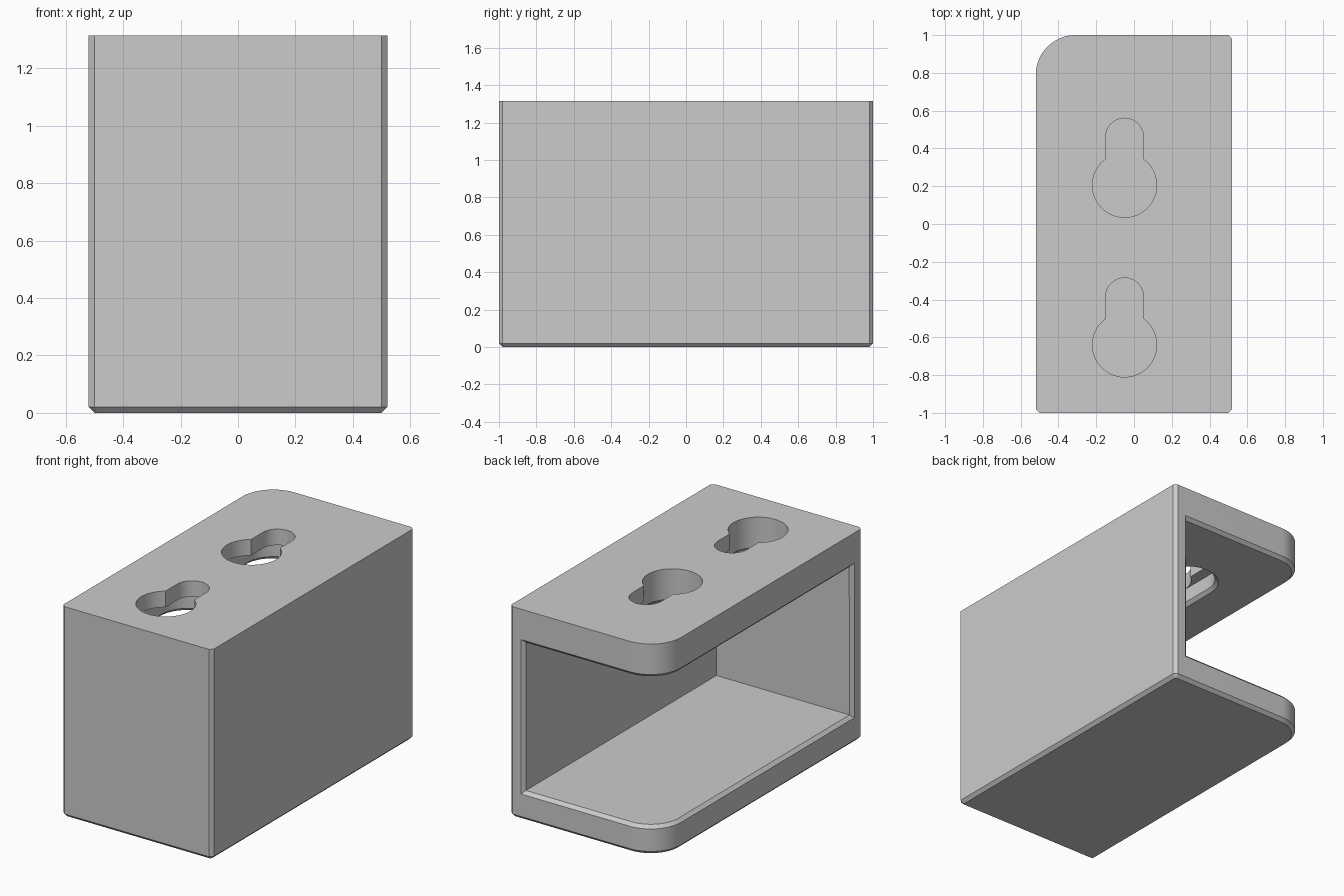
import bpy, bmesh
from math import sin, cos, pi, asin, radians

cube = bpy.data.objects.get("Cube")
if cube:
    bpy.data.objects.remove(cube)

# Overall sizes
W, L, H = 0.52, 1.0, 1.315          # half width, half length, height
BEVEL, CORNER = 0.02, 0.21
FLOOR, CEILING = 0.18, 1.105        # inner cavity heights
WALL_X, WALL_Y = 0.42, -0.90        # inner faces of the two walls
HOLE_X, HEAD_R, SLOT_R, SLOT_LEN = -0.05, 0.17, 0.10, 0.255
LEDGE = 1.215                       # underside of the narrow keyhole lip

grey = bpy.data.materials.new("plain grey")
grey.use_nodes = True
colour = (0.6, 0.6, 0.6, 1)
grey.diffuse_color = colour
grey.node_tree.nodes["Principled BSDF"].inputs["Base Color"].default_value = colour


def arc(cx, cy, r, start, end, steps=24):
    return [(cx + r * cos(start + (end - start) * i / steps),
             cy + r * sin(start + (end - start) * i / steps)) for i in range(steps + 1)]


def prism(name, outline, z0, z1):
    """Extrude a counter-clockwise outline from z0 to z1."""
    bm = bmesh.new()
    base = bm.faces.new([bm.verts.new((x, y, z0)) for x, y in outline])
    top = bmesh.ops.extrude_face_region(bm, geom=[base])["geom"]
    for v in top:
        if isinstance(v, bmesh.types.BMVert):
            v.co.z = z1
    bmesh.ops.recalc_face_normals(bm, faces=bm.faces)
    mesh = bpy.data.meshes.new(name)
    bm.to_mesh(mesh)
    bm.free()
    mesh.materials.append(grey)
    ob = bpy.data.objects.new(name, mesh)
    bpy.context.collection.objects.link(ob)
    return ob


# Outer block: three small chamfered corners and one large rounded corner
b = BEVEL
outline = [(-W, -L + b), (-W + b, -L), (W - b, -L), (W, -L + b), (W, L - b), (W - b, L)]
outline += arc(-W + CORNER, L - CORNER, CORNER, pi / 2, pi)
bracket = prism("bracket_body", outline, 0, H)

# Cavity open to the back and to one side
cutters = [prism("cavity_cutter", [(-2, WALL_Y), (WALL_X, WALL_Y), (WALL_X, 2), (-2, 2)],
                 FLOOR, CEILING)]

# Two keyholes: narrow lip above, wide slot below
for head_y in (0.205, -0.64):
    a = asin(SLOT_R / HEAD_R)
    keyhole = arc(HOLE_X, head_y, HEAD_R, pi / 2 + a, 2.5 * pi - a, 48)
    keyhole += arc(HOLE_X, head_y + SLOT_LEN, SLOT_R, 0, pi)
    cutters.append(prism("keyhole_cutter", keyhole, LEDGE - 0.02, H + 0.1))
    r = HEAD_R + 0.002
    wide = arc(HOLE_X, head_y, r, pi, 2 * pi)
    wide += arc(HOLE_X, head_y + SLOT_LEN - 0.04, r, 0, pi)
    cutters.append(prism("wide_slot_cutter", wide, CEILING - 0.1, LEDGE))

for cutter in cutters:
    cutter.hide_render = True
    mod = bracket.modifiers.new(cutter.name, 'BOOLEAN')
    mod.operation, mod.solver, mod.object = 'DIFFERENCE', 'EXACT', cutter

# Bake the cuts
bpy.context.view_layer.update()
graph = bpy.context.evaluated_depsgraph_get()
mesh = bpy.data.meshes.new_from_object(bracket.evaluated_get(graph))
bracket.modifiers.clear()
bracket.data = mesh
for cutter in cutters:
    bpy.data.objects.remove(cutter)

# Chamfer the base rim, the opening rim and the lower hole rims
bm = bmesh.new()
bm.from_mesh(mesh)
bmesh.ops.remove_doubles(bm, verts=bm.verts, dist=1e-5)


def on_base(v):
    return v.co.z < 0.001


def on_opening(v):
    inner = abs(v.co.x - WALL_X) < 0.001 and abs(v.co.y - WALL_Y) < 0.001
    return FLOOR - 0.001 < v.co.z < CEILING + 0.001 and not inner


rims = [e for e in bm.edges
        if all(map(on_base, e.verts)) or all(map(on_opening, e.verts))]
bmesh.ops.bevel(bm, geom=rims, offset=BEVEL, segments=1, affect='EDGES', profile=0.5)
bm.to_mesh(mesh)
bm.free()

bpy.ops.object.select_all(action='DESELECT')
bracket.select_set(True)
bpy.context.view_layer.objects.active = bracket
bpy.ops.object.shade_smooth_by_angle(angle=radians(25))
